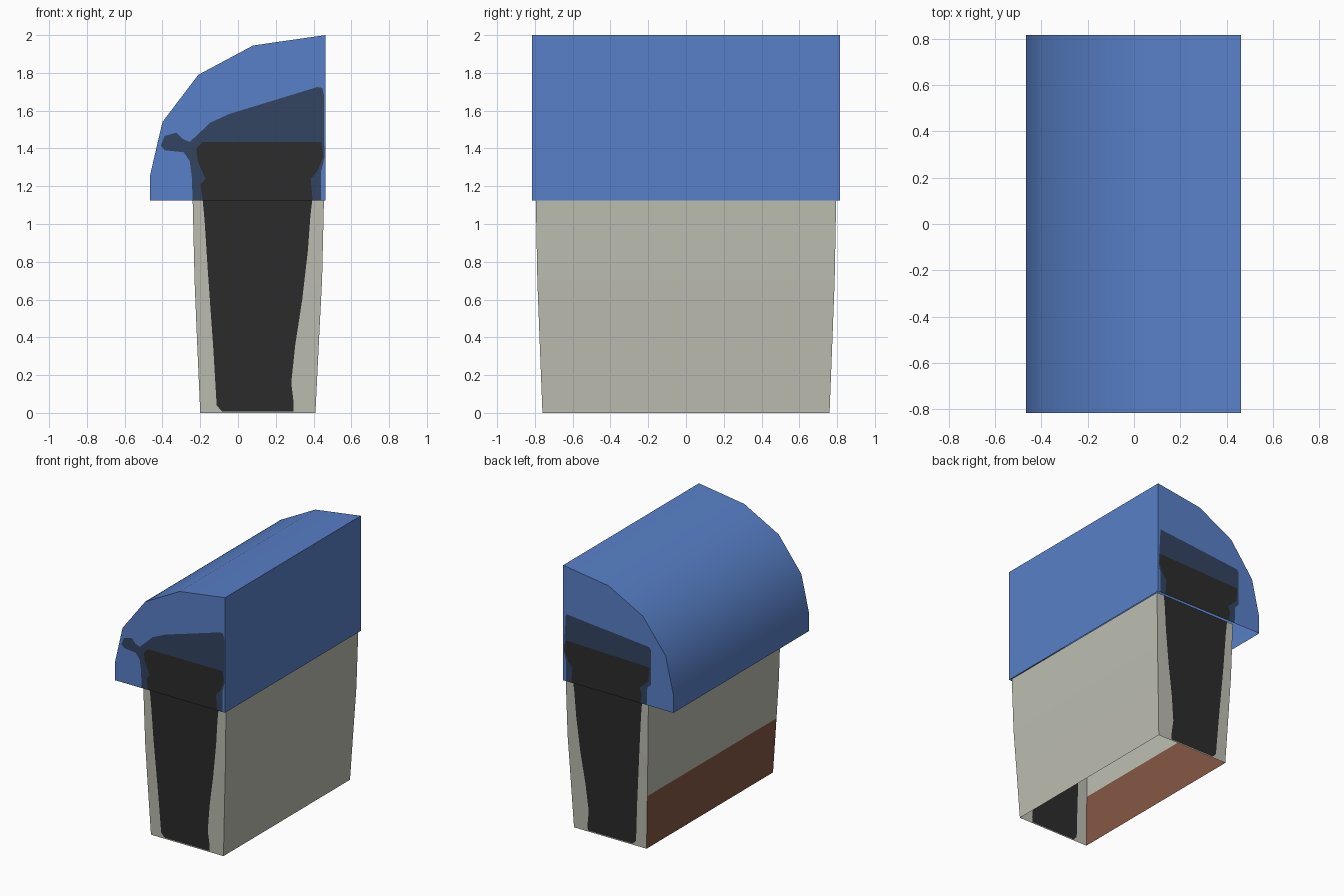
import bpy, bmesh, math
from mathutils import Vector
from mathutils.geometry import delaunay_2d_cdt

if "Cube" in bpy.data.objects:
    bpy.data.objects.remove(bpy.data.objects["Cube"])


def material(name, rgb):
    m = bpy.data.materials.new(name)
    m.diffuse_color = (*rgb, 1)
    m.use_nodes = True
    m.node_tree.nodes["Principled BSDF"].inputs["Base Color"].default_value = m.diffuse_color
    return m


BEIGE = material("warm_grey", (0.51, 0.515, 0.445))
BLUE = material("blue", (0.098, 0.216, 0.578))
NAVY = material("dark_navy", (0.033, 0.058, 0.12))
BLACK = material("near_black", (0.025, 0.025, 0.025))
BROWN = material("brown", (0.235, 0.098, 0.06))


def add_end(bm, loops, y_at):
    """Flat end wall: loops[0] is the outline, later loops are inlaid colours."""
    pts, faces = [], []
    for loop, _ in loops:
        area = sum(a[0] * b[1] - b[0] * a[1] for a, b in zip(loop, loop[1:] + loop[:1]))
        loop = loop if area > 0 else loop[::-1]
        faces.append(list(range(len(pts), len(pts) + len(loop))))
        pts += [Vector(p) for p in loop]
    co, _, tris, _, _, origin = delaunay_2d_cdt(pts, [], faces, 1, 1e-5)
    verts = [bm.verts.new((p.x, y_at(p.y), p.y)) for p in co]
    for tri, src in zip(tris, origin):
        if src:
            f = bm.faces.new([verts[i] for i in tri])
            f.material_index = loops[max(src)][1]


def add_strip(bm, path, y_at, mat_rule):
    """Side wall following an x/z path from the front end to the back end."""
    for (x0, z0), (x1, z1) in zip(path, path[1:]):
        vs = [bm.verts.new(p) for p in ((x0, -y_at(z0), z0), (x1, -y_at(z1), z1),
                                        (x1, y_at(z1), z1), (x0, y_at(z0), z0))]
        bm.faces.new(vs).material_index = mat_rule((z0 + z1) / 2)


def finish(bm, name, mats):
    bmesh.ops.remove_doubles(bm, verts=bm.verts, dist=1e-4)
    bmesh.ops.recalc_face_normals(bm, faces=bm.faces)
    me = bpy.data.meshes.new(name)
    bm.to_mesh(me)
    bm.free()
    for m in mats:
        me.materials.append(m)
    ob = bpy.data.objects.new(name, me)
    bpy.context.collection.objects.link(ob)
    return ob


# Tapered body, open underneath: z, left x, right x, half depth
LEVELS = [(0, -.20, .41, .76), (.41, -.218, .43, .776),
          (.7, -.23, .445, .787), (1.125, -.24, .455, .795)]


def body_y(z):
    for a, b in zip(LEVELS, LEVELS[1:]):
        if z <= b[0] + 1e-4:
            return a[3] + (b[3] - a[3]) * (z - a[0]) / (b[0] - a[0])
    return LEVELS[-1][3]


left = [(l[1], l[0]) for l in LEVELS]
right = [(l[2], l[0]) for l in LEVELS]
body_dark = [(-.085, .008), (-.113, .04), (-.13, .33), (-.16, .755), (-.177, 1.02),
             (-.187, 1.125), (.393, 1.125), (.383, 1.04), (.37, .86), (.34, .6),
             (.303, .36), (.282, .16), (.295, .05), (.293, .008)]
bm = bmesh.new()
for s in (-1, 1):
    add_end(bm, [(right + left[::-1], 0), (body_dark, 1)], lambda z: s * body_y(z))
add_strip(bm, left, body_y, lambda z: 2 if z < .41 else 0)   # brown lower band
add_strip(bm, right, body_y, lambda z: 0)
finish(bm, "body", [BEIGE, BLACK, BROWN])

# Rounded hood, open underneath
HOOD = [(-.465, 1.125), (-.465, 1.26), (-.40, 1.54), (-.21, 1.79),
        (.08, 1.945), (.462, 2.0), (.462, 1.125)]
navy_right = [(.455, 1.68), (.457, 1.35), (.44, 1.28), (.44, 1.125)]
black_right = [(.44, 1.435), (.452, 1.36), (.42, 1.28), (.385, 1.24), (.395, 1.125)]
front_navy = [(-.24, 1.125), (-.245, 1.255), (-.256, 1.335), (-.288, 1.38), (-.388, 1.39),
              (-.409, 1.415), (-.388, 1.467), (-.325, 1.483), (-.293, 1.45), (-.256, 1.435),
              (-.214, 1.472), (-.15, 1.535), (-.045, 1.583), (.42, 1.725), (.446, 1.72)] + navy_right
front_black = [(-.187, 1.125), (-.198, 1.21), (-.172, 1.24), (-.214, 1.335),
               (-.22, 1.40), (-.187, 1.435)] + black_right
back_navy = [(-.24, 1.125), (-.245, 1.255), (-.277, 1.29), (-.277, 1.55),
             (-.26, 1.57), (.44, 1.635)] + navy_right[1:]
back_black = [(-.187, 1.125), (-.198, 1.2), (-.18, 1.24), (-.255, 1.31),
              (-.265, 1.415)] + black_right
bm = bmesh.new()
add_end(bm, [(HOOD, 0), (front_navy, 1), (front_black, 2)], lambda z: -.815)
add_end(bm, [(HOOD, 0), (back_navy, 1), (back_black, 2)], lambda z: .815)
add_strip(bm, HOOD, lambda z: .815, lambda z: 0)
hood = finish(bm, "hood", [BLUE, NAVY, BLACK])
bpy.context.view_layer.objects.active = hood
hood.select_set(True)
bpy.ops.object.shade_smooth_by_angle(angle=math.radians(35))
